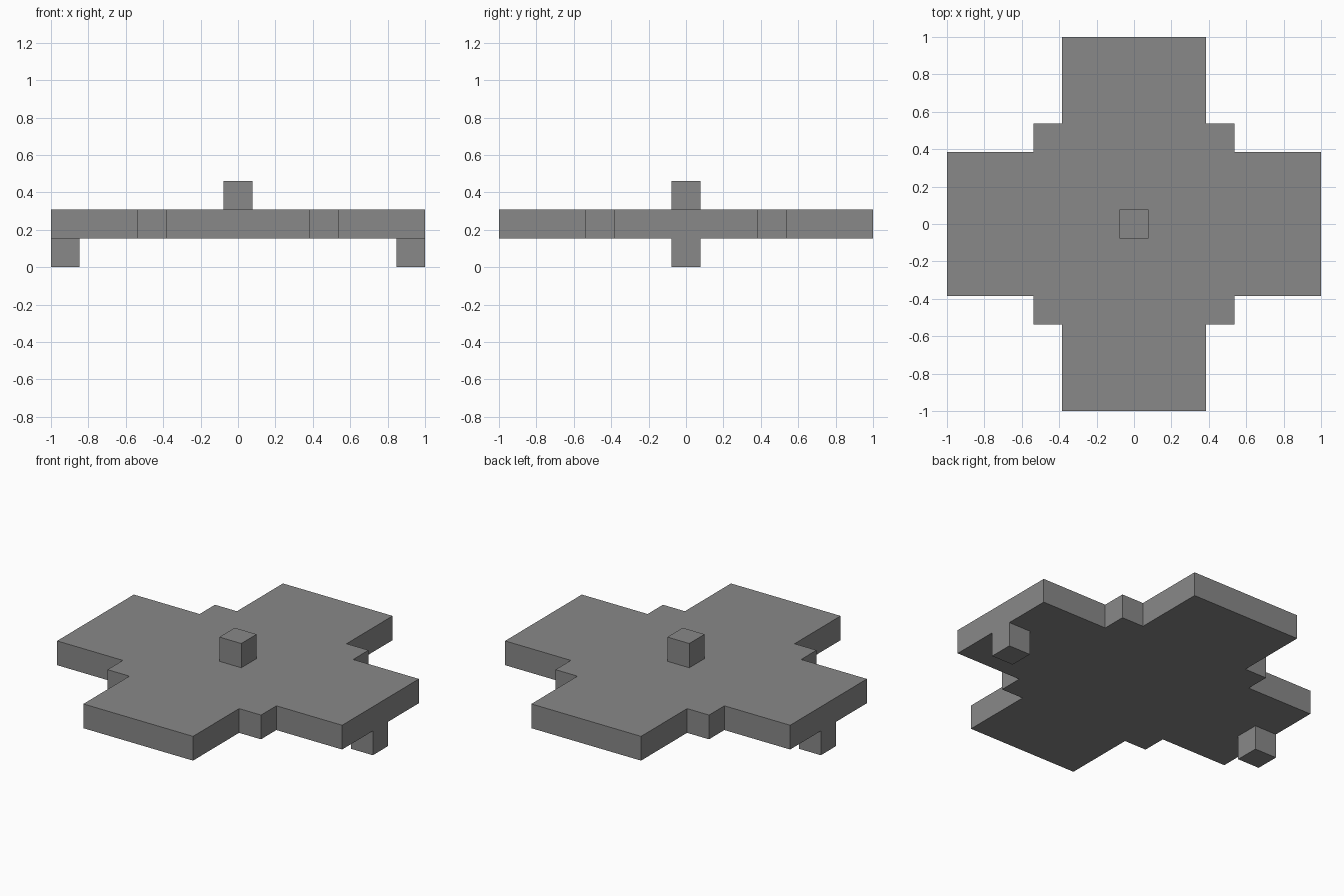
import bpy
import bmesh

cube = bpy.data.objects.get("Cube")
if cube:
    bpy.data.objects.remove(cube, do_unlink=True)

U = 2 / 13  # the model is 13 units wide

grey = bpy.data.materials.new("mid_grey")
grey.use_nodes = True
colour = (0.25, 0.25, 0.25, 1)
grey.diffuse_color = colour
grey.node_tree.nodes["Principled BSDF"].inputs["Base Color"].default_value = colour


def finish(name, bm):
    bmesh.ops.recalc_face_normals(bm, faces=bm.faces)
    mesh = bpy.data.meshes.new(name)
    bm.to_mesh(mesh)
    bm.free()
    mesh.materials.append(grey)
    obj = bpy.data.objects.new(name, mesh)
    bpy.context.collection.objects.link(obj)


def block(name, x, z):
    """One-unit cube centred on y = 0, with its base at height z."""
    bm = bmesh.new()
    bmesh.ops.create_cube(bm, size=U)
    bmesh.ops.translate(bm, verts=bm.verts, vec=(x * U, 0, (z + 0.5) * U))
    finish(name, bm)


# Cross-shaped plate with a small step in each inner corner
quarter = [(6.5, -2.5), (6.5, 2.5), (3.5, 2.5), (3.5, 3.5), (2.5, 3.5)]
outline = []
for turn in range(4):
    outline += quarter
    quarter = [(-y, x) for x, y in quarter]
outline = list(dict.fromkeys(outline))

bm = bmesh.new()
base = bm.faces.new([bm.verts.new((x * U, y * U, U)) for x, y in outline])
top = bmesh.ops.extrude_face_region(bm, geom=[base], use_keep_orig=True)["geom"]
bmesh.ops.translate(bm, vec=(0, 0, U),
                    verts=[v for v in top if isinstance(v, bmesh.types.BMVert)])
finish("cross_plate", bm)

# Centre peg and the two feet
block("centre_peg", 0, 2)
block("left_foot", 6, 0)
block("right_foot", -6, 0)
